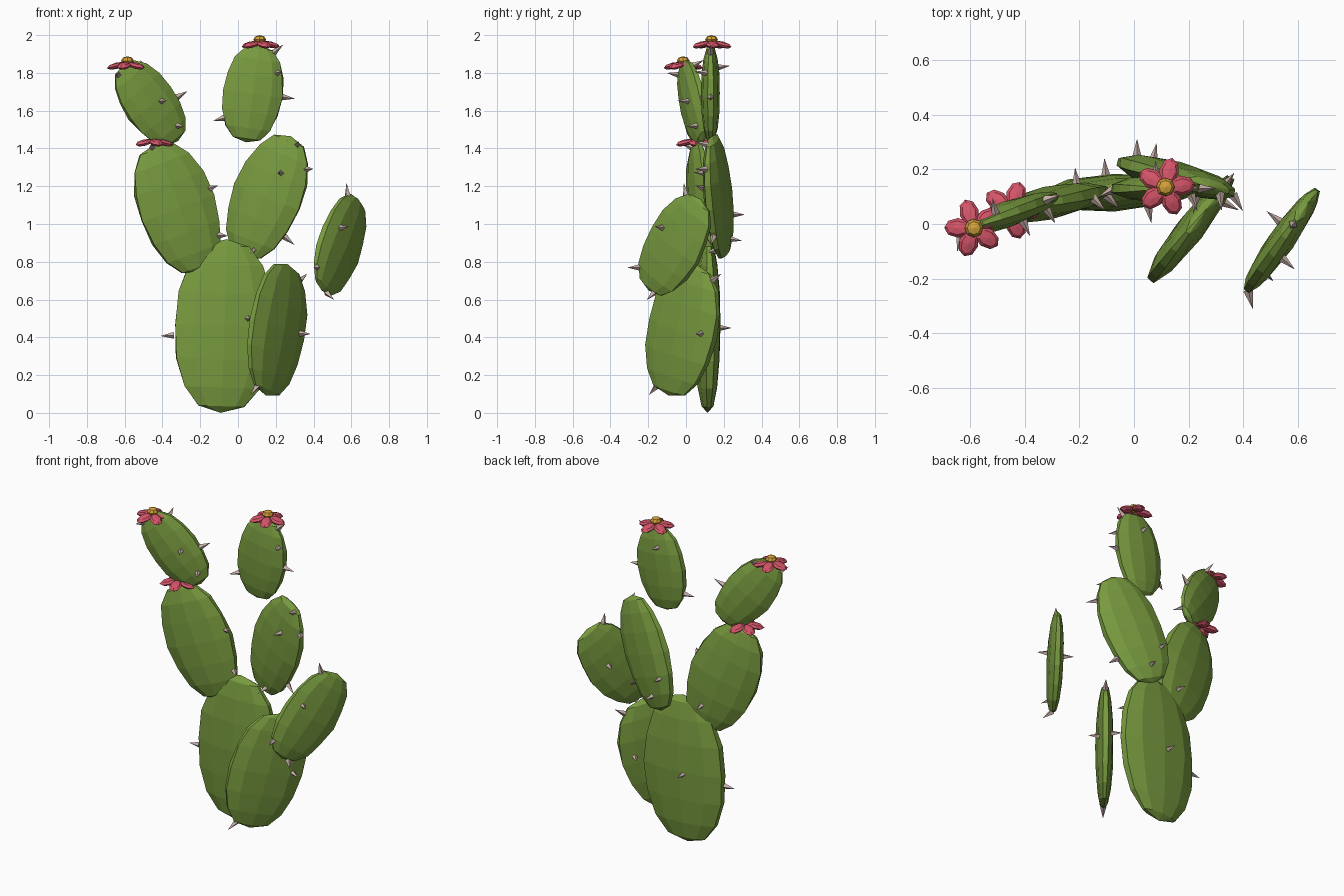
import bpy, bmesh, math, random
from mathutils import Matrix, Vector

random.seed(4)
if "Cube" in bpy.data.objects:
    bpy.data.objects.remove(bpy.data.objects["Cube"], do_unlink=True)


def material(name, rgb):
    m = bpy.data.materials.new(name)
    m.use_nodes = True
    m.diffuse_color = (*rgb, 1)
    bsdf = next(n for n in m.node_tree.nodes if n.type == "BSDF_PRINCIPLED")
    bsdf.inputs["Base Color"].default_value = (*rgb, 1)
    return m


GREEN = material("cactus green", (0.19, 0.33, 0.05))
PINK = material("petal pink", (0.66, 0.09, 0.14))
YELLOW = material("flower centre yellow", (0.66, 0.36, 0.04))
SPINE = material("spine beige", (0.58, 0.44, 0.40))


def finish(bm, name, mat):
    mesh = bpy.data.meshes.new(name)
    bmesh.ops.recalc_face_normals(bm, faces=bm.faces)
    bm.to_mesh(mesh)
    bm.free()
    mesh.materials.append(mat)
    ob = bpy.data.objects.new(name, mesh)
    bpy.context.collection.objects.link(ob)
    return ob


def fullness(b):
    # Half width of a pad at height b (-1 to 1), a little blunter than an ellipse
    return max(0.0, 1 - b * b) ** 0.4


def add_pad(name, centre, size, tilt, yaw, spines):
    """Flattened faceted pad; spines are (x, z, side) seen from the front."""
    w, t, h = size
    place = (Matrix.Translation(centre) @ Matrix.Rotation(math.radians(yaw), 4, "Z")
             @ Matrix.Rotation(math.radians(tilt), 4, "Y"))
    bm = bmesh.new()
    bmesh.ops.create_uvsphere(bm, u_segments=10, v_segments=8, radius=1)
    for v in bm.verts:
        b = max(-1.0, min(1.0, v.co.z))
        flat = math.hypot(v.co.x, v.co.y)
        k = fullness(b) / flat if flat > 0.01 else 0
        k *= random.uniform(0.97, 1.03)
        v.co = Vector((v.co.x * k * w, v.co.y * k * t, b * h))
    bm.transform(place)
    finish(bm, name, GREEN)

    # Spines stand along the pad surface normal
    bm = bmesh.new()
    turn = place.to_3x3()
    for x, z, side in spines:
        u = (x - centre[0]) / math.cos(math.radians(yaw))
        local = Matrix.Rotation(math.radians(-tilt), 3, "Y") @ Vector((u, 0, z - centre[2]))
        b = max(-0.97, min(0.97, local.z / h))
        r = fullness(b)
        a = max(-r, min(r, local.x / w))
        c = side * math.sqrt(max(0, r * r - a * a))
        normal = (turn @ Vector((a / w, c / t, b / h))).normalized()
        base = place @ Vector((a * w, c * t, b * h))
        aim = normal.to_track_quat("Z", "Y").to_matrix().to_4x4()
        bmesh.ops.create_cone(bm, cap_ends=True, segments=4, radius1=0.018, radius2=0, depth=0.07,
                              matrix=Matrix.Translation(base + normal * 0.025) @ aim)
    finish(bm, name + "_spines", SPINE)


def add_flower(name, centre, spin, has_centre=True):
    # Five drooping petals round a faceted button
    bm = bmesh.new()
    for i in range(5):
        m = (Matrix.Translation(centre) @ Matrix.Rotation(math.radians(spin + 72 * i), 4, "Z")
             @ Matrix.Rotation(math.radians(14), 4, "Y") @ Matrix.Translation((0.06, 0, 0))
             @ Matrix.Diagonal((0.052, 0.036, 0.017, 1)))
        bmesh.ops.create_uvsphere(bm, u_segments=8, v_segments=4, radius=1, matrix=m)
    finish(bm, name + "_petals", PINK)
    if has_centre:
        bm = bmesh.new()
        m = Matrix.Translation(centre + Vector((0, 0, 0.012))) @ Matrix.Diagonal((0.034, 0.034, 0.024, 1))
        bmesh.ops.create_uvsphere(bm, u_segments=8, v_segments=4, radius=1, matrix=m)
        finish(bm, name + "_centre", YELLOW)


# Main trunk pad
add_pad("base_pad", (-0.075, 0.115, 0.46), (0.275, 0.068, 0.46), 2, 3,
        [(-0.35, 0.41, -1), (0.05, 0.5, -1), (0.13, 0.68, -1), (-0.1, 0.45, 1)])
# Two turned pads on the left side
add_pad("front_left_pad", (0.205, -0.02, 0.44), (0.235, 0.052, 0.36), 15, 52,
        [(0.06, 0.15, -1), (0.30, 0.42, -1), (0.35, 0.70, -1), (0.3, 0.44, 1)])
add_pad("outer_left_pad", (0.54, -0.06, 0.89), (0.18, 0.048, 0.295), 35, 55,
        [(0.58, 1.16, -1), (0.51, 0.98, -1), (0.41, 0.77, -1), (0.46, 0.62, -1), (0.57, 0.9, 1)])
# Right branch
add_pad("right_middle_pad", (-0.32, 0.075, 1.085), (0.215, 0.06, 0.36), -20, 12,
        [(-0.15, 1.19, -1), (-0.1, 0.94, -1), (-0.46, 1.41, -1), (-0.2, 0.9, 1)])
add_pad("right_top_pad", (-0.465, 0.035, 1.64), (0.15, 0.047, 0.255), -38, 20,
        [(-0.31, 1.68, 1), (-0.42, 1.65, -1), (-0.33, 1.52, -1), (-0.64, 1.79, -1), (-0.5, 1.84, 1)])
# Left branch
add_pad("left_middle_pad", (0.155, 0.17, 1.145), (0.195, 0.058, 0.345), 22, -15,
        [(0.09, 0.86, -1), (0.27, 0.92, -1), (0.24, 1.27, -1), (0.37, 1.29, -1),
         (0.32, 1.42, -1), (0.0, 1.05, 1), (0.06, 0.92, 1)])
add_pad("left_top_pad", (0.078, 0.13, 1.69), (0.165, 0.05, 0.26), 8, 0,
        [(-0.08, 1.56, -1), (0.25, 1.67, -1), (0.21, 1.8, -1), (0.2, 1.91, 1), (0.08, 1.83, 1)])

# Blossoms
add_flower("right_top_flower", Vector((-0.585, -0.015, 1.852)), 35)
add_flower("left_top_flower", Vector((0.115, 0.135, 1.964)), 5)
add_flower("right_middle_flower", Vector((-0.45, 0.05, 1.445)), 0, False)
